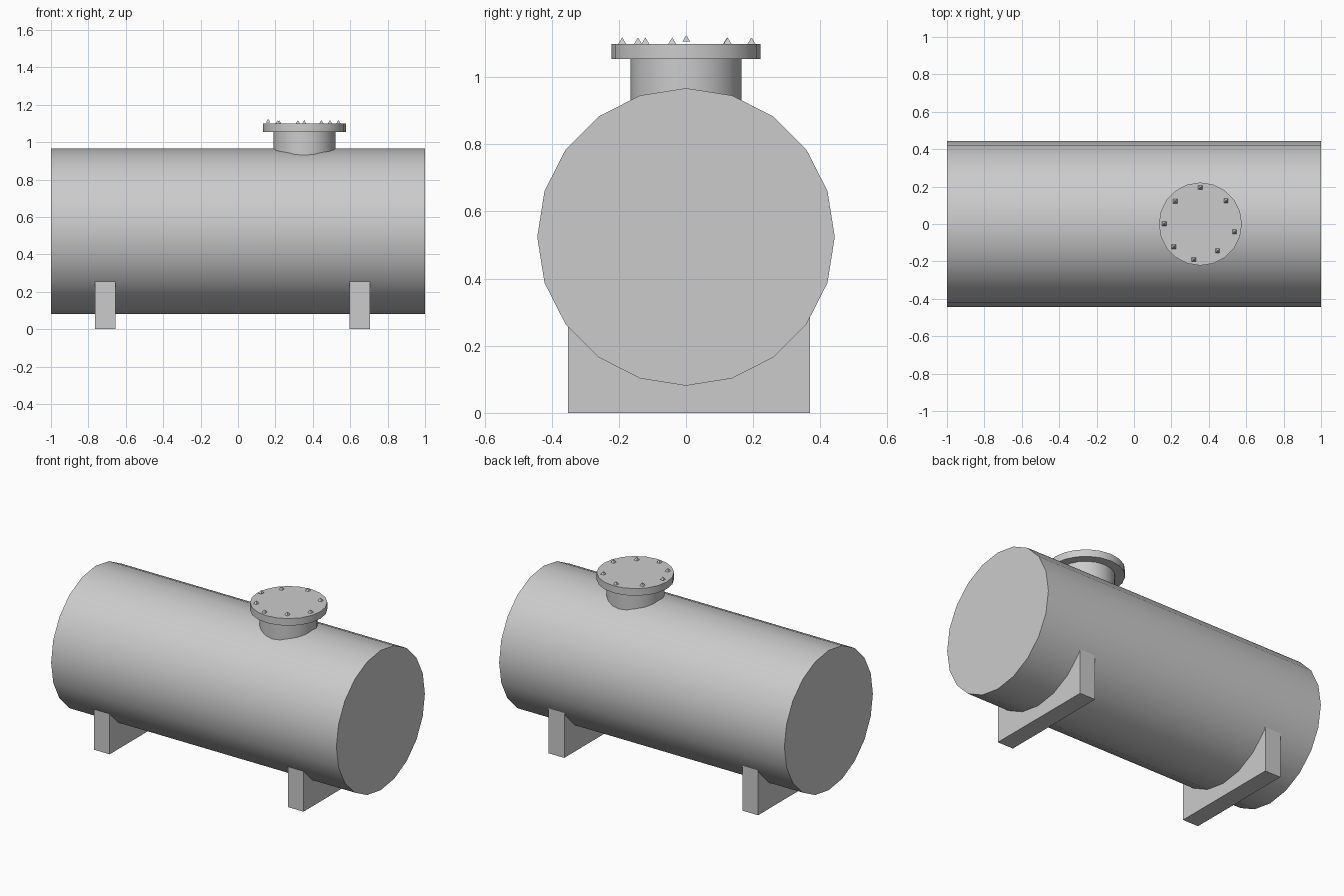
import bpy, bmesh
from math import pi, sin, cos, radians, sqrt

if "Cube" in bpy.data.objects:
    bpy.data.objects.remove(bpy.data.objects["Cube"])

SIDES = 20
TANK_R, TANK_Z = 0.443, 0.524
HATCH_X = 0.355


def cylinder(name, radius, depth, loc, rot=(0, 0, 0)):
    bpy.ops.mesh.primitive_cylinder_add(vertices=SIDES, radius=radius, depth=depth,
                                        location=loc, rotation=rot)
    ob = bpy.context.object
    ob.name = name
    bpy.ops.object.shade_smooth_by_angle(angle=radians(30))
    return ob


def saddle(name, x, width=0.11, y0=-0.351, y1=0.369):
    # block whose top is cut to the tank's faceted underside
    arc = [(TANK_R * sin(a), TANK_Z + 0.003 - TANK_R * cos(a))
           for a in (radians(18 * i) for i in range(3, -4, -1))]
    # the outer ends follow the facets up to each side wall
    profile = [(y0, 0), (y1, 0), (y1, 0.287)] + arc[:-1] + [(y0, 0.261)]
    bm = bmesh.new()
    face = bm.faces.new([bm.verts.new((x - width / 2, y, z)) for y, z in profile])
    ext = bmesh.ops.extrude_face_region(bm, geom=[face])
    moved = [g for g in ext["geom"] if isinstance(g, bmesh.types.BMVert)]
    bmesh.ops.translate(bm, verts=moved, vec=(width, 0, 0))
    bmesh.ops.recalc_face_normals(bm, faces=bm.faces)
    mesh = bpy.data.meshes.new(name)
    bm.to_mesh(mesh)
    bm.free()
    bpy.context.collection.objects.link(bpy.data.objects.new(name, mesh))


# Horizontal tank with flat ends
cylinder("tank", TANK_R, 2.0, (0, 0, TANK_Z), (0, pi / 2, 0))

# Support saddles
saddle("left_saddle", -0.709)
saddle("right_saddle", 0.65)

# Hatch neck and lid
cylinder("hatch_neck", 0.166, 0.19, (HATCH_X, 0, 0.965))
cylinder("hatch_lid", 0.222, 0.045, (HATCH_X, 0, 1.0765))

# Small pyramid bolts, unevenly spaced round the lid; one stands proud
bolts = [(0.354, 0.195), (0.492, 0.124), (0.537, -0.041), (0.446, -0.143),
         (0.32, -0.19), (0.212, -0.121), (0.161, 0.001), (0.22, 0.122)]
for i, (x, y) in enumerate(bolts):
    base = 1.106 if i == 6 else 1.099
    bpy.ops.mesh.primitive_cone_add(vertices=4, radius1=0.0115 * sqrt(2), radius2=0,
                                    depth=0.019, location=(x, y, base + 0.0095),
                                    rotation=(0, 0, pi / 4))
    bpy.context.object.name = f"bolt_{i + 1}"
